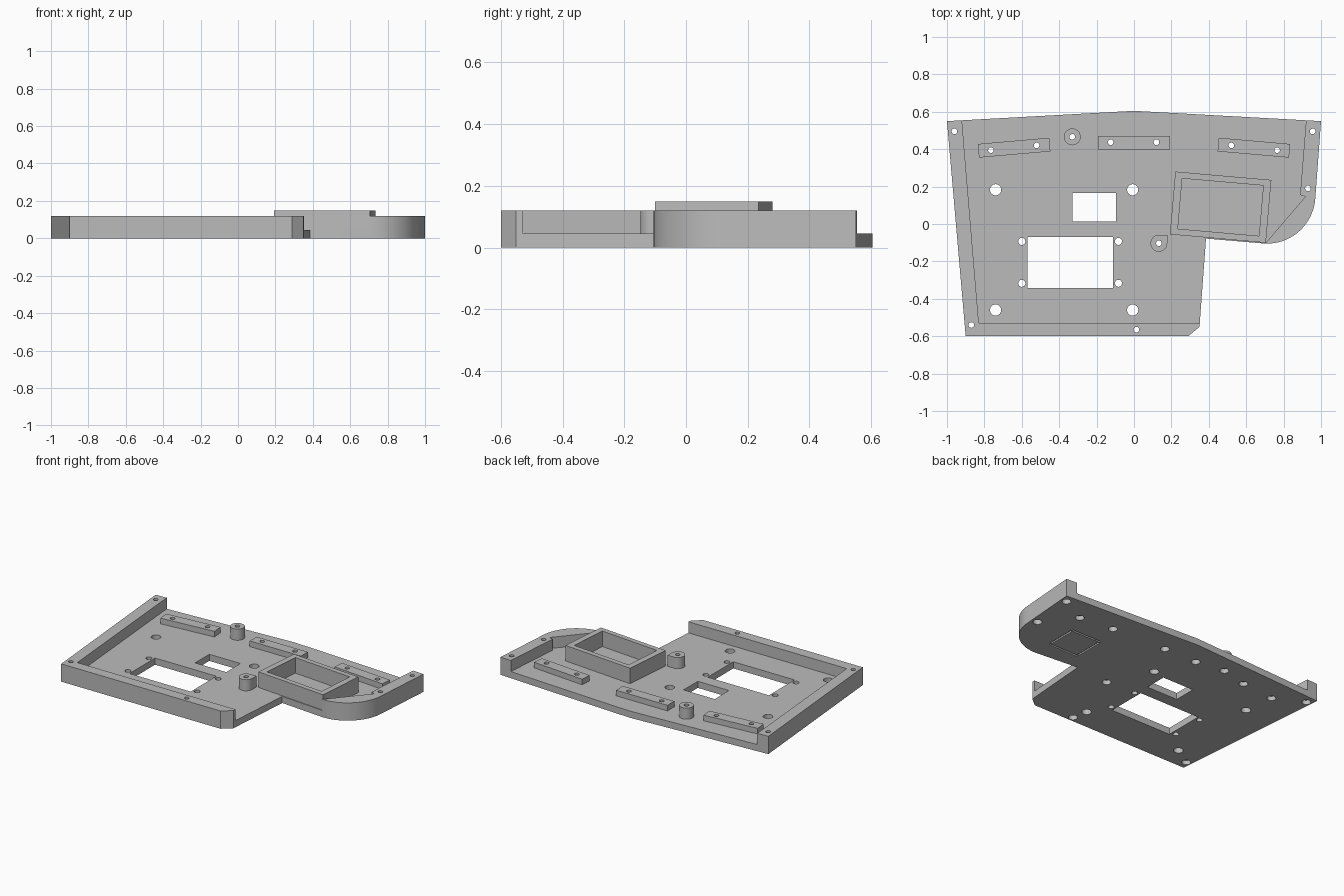
import bpy
import bmesh
import math

cube = bpy.data.objects.get("Cube")
if cube:
    bpy.data.objects.remove(cube, do_unlink=True)

FLOOR, RIM, POCKET, BAR = 0.045, 0.12, 0.15, 0.083

grey = bpy.data.materials.new("plain grey")
grey.use_nodes = True
grey.diffuse_color = (0.5, 0.5, 0.5, 1)
grey.node_tree.nodes["Principled BSDF"].inputs["Base Color"].default_value = (0.5, 0.5, 0.5, 1)


def add_prism(bm, outline, z0, z1):
    face = bm.faces.new([bm.verts.new((x, y, z0)) for x, y in outline])
    top = bmesh.ops.extrude_face_region(bm, geom=[face])["geom"]
    verts = [g for g in top if isinstance(g, bmesh.types.BMVert)]
    bmesh.ops.translate(bm, verts=verts, vec=(0, 0, z1 - z0))


def make(name, prisms):
    bm = bmesh.new()
    for outline, z0, z1 in prisms:
        add_prism(bm, outline, z0, z1)
    bmesh.ops.recalc_face_normals(bm, faces=bm.faces)
    mesh = bpy.data.meshes.new(name)
    bm.to_mesh(mesh)
    bm.free()
    mesh.materials.append(grey)
    ob = bpy.data.objects.new(name, mesh)
    bpy.context.collection.objects.link(ob)
    return ob


def boolean(ob, other, operation="DIFFERENCE"):
    mod = ob.modifiers.new(other.name, "BOOLEAN")
    mod.operation, mod.solver, mod.object = operation, "EXACT", other


def arc(cx, cy, r, start, end, steps):
    angles = [math.radians(start + (end - start) * i / steps) for i in range(steps + 1)]
    return [(cx + r * math.cos(a), cy + r * math.sin(a)) for a in angles]


def circle(cx, cy, r):
    return arc(cx, cy, r, 0, 345, 23)


def rect(x0, y0, x1, y1):
    return [(x0, y0), (x1, y0), (x1, y1), (x0, y1)]


def tilted(cx, cy, length, width, degrees):
    c, s = math.cos(math.radians(degrees)), math.sin(math.radians(degrees))
    corners = rect(-length / 2, -width / 2, length / 2, width / 2)
    return [(cx + x * c - y * s, cy + x * s + y * c) for x, y in corners]


# Base plate with the rounded lobe on its left
lobe = arc(0.71, 0.155, 0.26, -92, -3, 24)
front_corner = [(-0.9, -0.6), (0.29, -0.6), (0.35, -0.55)]
plate = make("base_plate", [(
    [(-1, 0.55)] + front_corner + [(0.385, -0.078)] + lobe + [(1, 0.55), (0, 0.605)],
    0, FLOOR)])

# Rim walls: an L along the right and front, and one around the lobe
front_rim = make("front_and_right_rim", [(
    [(-1, 0.55)] + front_corner + [(0.352, -0.528), (-0.83, -0.528), (-0.92, 0.5544)],
    FLOOR, RIM)])
lobe_rim = make("lobe_rim", [(
    lobe + [(1, 0.55), (0.92, 0.5544), (0.888, 0.155), (0.917, 0.147)], FLOOR, RIM)])

# Open pocket
pocket = make("pocket", [(tilted(0.463, 0.09, 0.515, 0.337, -5), FLOOR, POCKET)])
pocket_cutter = make("pocket_cutter", [(tilted(0.463, 0.09, 0.435, 0.27, -5), FLOOR - 0.01, 0.3)])

# Mounting bars along the back
bars = [make(name, [(tilted(x, y, 0.383, 0.073, a), FLOOR, BAR)]) for name, x, y, a in (
    ("right_bar", -0.641, 0.408, 5), ("middle_bar", 0, 0.435, 0), ("left_bar", 0.641, 0.408, -5))]

# Posts: one round, one with a square corner
back_post = make("back_post", [(circle(-0.33, 0.466, 0.045), FLOOR, RIM)])
front_post = make("front_post", [(
    arc(0.133, -0.103, 0.045, 90, 360, 20) + [(0.178, -0.058)], FLOOR, RIM)])

# Screw holes, counterbored from below
screws = [(-0.96, 0.495), (0.955, 0.495), (0.93, 0.19), (-0.87, -0.54), (0.013, -0.565),
          (-0.33, 0.466), (0.133, -0.103), (-0.125, 0.437), (0.12, 0.437)]
screws += [(side * x, y) for side in (-1, 1) for x, y in ((0.765, 0.395), (0.521, 0.42))]
holes = [(circle(x, y, 0.015), -0.1, 0.3) for x, y in screws]
bores = [(circle(x, y, 0.028), -0.1, 0.03) for x, y in screws]

# Plain through holes and the two windows
holes += [(circle(x, y, 0.03), -0.1, 0.3) for x in (-0.74, -0.007) for y in (0.183, -0.46)]
holes += [(circle(x, y, 0.019), -0.1, 0.3) for x in (-0.6, -0.083) for y in (-0.093, -0.317)]
holes += [(rect(-0.57, -0.343, -0.113, -0.07), -0.1, 0.3),
          (rect(-0.33, 0.013, -0.097, 0.165), -0.1, 0.3)]

# Shallow square groove underneath
gx, gy, g, w = 0.59, 0.14, 0.11, 0.012
bores += [(rect(gx - g, gy + s * g - w / 2, gx + g, gy + s * g + w / 2), -0.1, 0.01) for s in (-1, 1)]
bores += [(rect(gx + s * g - w / 2, gy - g + w, gx + s * g + w / 2, gy + g - w), -0.1, 0.01) for s in (-1, 1)]

hole_cutter = make("hole_cutter", holes)
bore_cutter = make("counterbore_cutter", bores)

# Join the rims to the plate, then cut everything
boolean(plate, front_rim, "UNION")
boolean(plate, lobe_rim, "UNION")
boolean(plate, bore_cutter)
boolean(pocket, pocket_cutter)
parts = [plate, pocket, back_post, front_post] + bars
for part in parts:
    if part is not pocket:
        boolean(part, hole_cutter)

# Bake the cuts and remove the helpers
bpy.context.view_layer.update()
graph = bpy.context.evaluated_depsgraph_get()
baked = [bpy.data.meshes.new_from_object(part.evaluated_get(graph)) for part in parts]
for part, mesh in zip(parts, baked):
    part.modifiers.clear()
    part.data = mesh
for helper in (front_rim, lobe_rim, pocket_cutter, hole_cutter, bore_cutter):
    bpy.data.objects.remove(helper, do_unlink=True)

bpy.ops.object.select_all(action="DESELECT")
for part in parts:
    part.select_set(True)
bpy.context.view_layer.objects.active = plate
bpy.ops.object.shade_smooth_by_angle(angle=math.radians(30))
